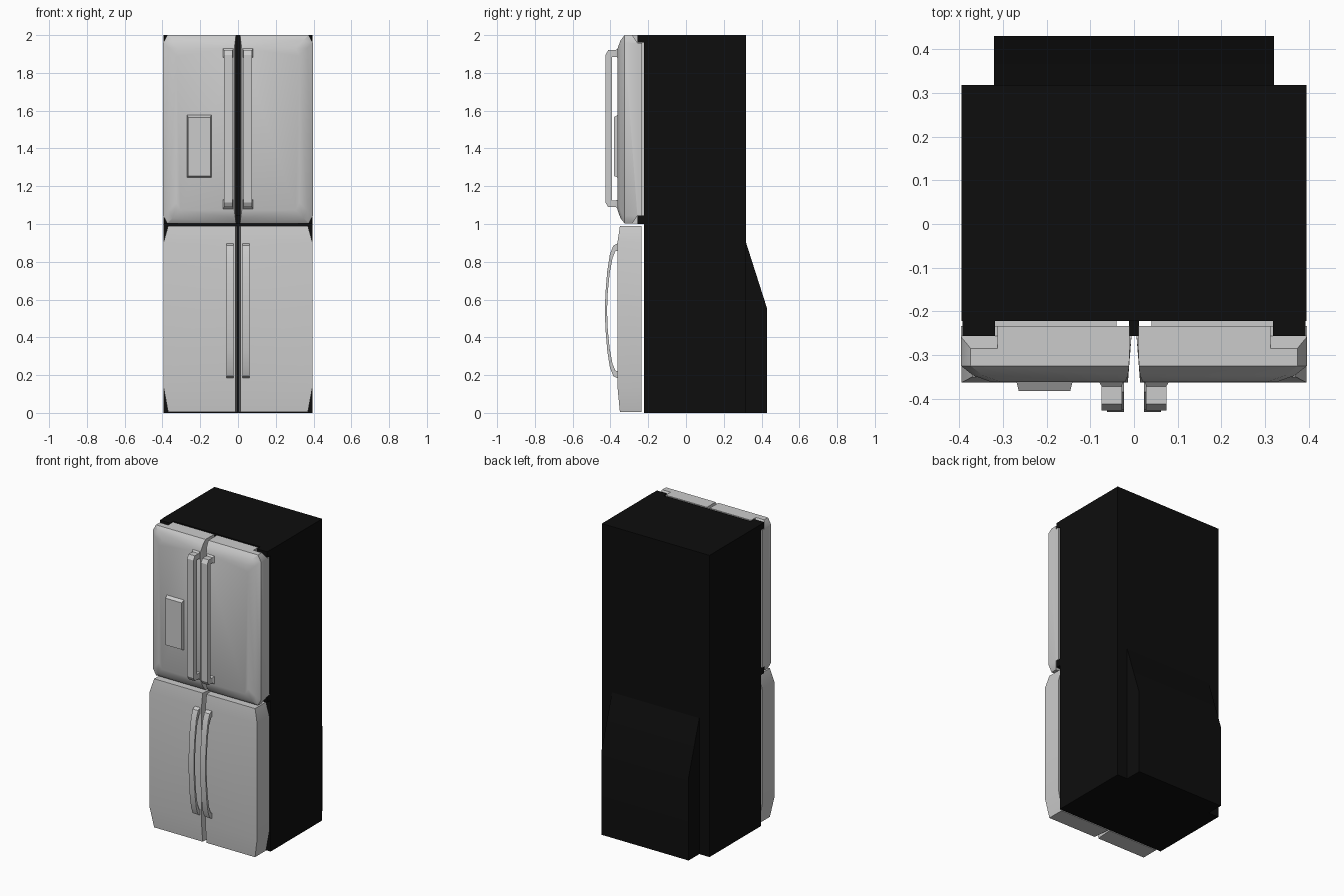
import bpy, bmesh
from mathutils import Vector

if "Cube" in bpy.data.objects:
    bpy.data.objects.remove(bpy.data.objects["Cube"])

black = bpy.data.materials.new("matte_black")
black.diffuse_color = (0.004, 0.004, 0.004, 1)
black.use_nodes = True
black.node_tree.nodes["Principled BSDF"].inputs["Base Color"].default_value = black.diffuse_color


def finish(name, bm, mat=None, mirror=False, cutter=None):
    """Turn a bmesh into a named object, optionally cut and mirrored in x."""
    bmesh.ops.recalc_face_normals(bm, faces=bm.faces)
    me = bpy.data.meshes.new(name)
    bm.to_mesh(me)
    bm.free()
    ob = bpy.data.objects.new(name, me)
    bpy.context.collection.objects.link(ob)
    bpy.ops.object.select_all(action='DESELECT')
    ob.select_set(True)
    bpy.context.view_layer.objects.active = ob
    if mat:
        me.materials.append(mat)
    for c in cutter or []:
        m = ob.modifiers.new("notch", 'BOOLEAN')
        m.operation, m.solver, m.object = 'DIFFERENCE', 'EXACT', c
        bpy.ops.object.modifier_apply(modifier=m.name)
    if mirror:
        m = ob.modifiers.new("mirror", 'MIRROR')
        m.use_mirror_merge = False
    bpy.ops.object.shade_smooth_by_angle()
    return ob


def loft(name, rings, **kw):
    """Skin a list of equal-length rings and cap both ends."""
    bm = bmesh.new()
    vs = [[bm.verts.new(p) for p in r] for r in rings]
    n = len(vs[0])
    for a, b in zip(vs, vs[1:]):
        for i in range(n):
            j = (i + 1) % n
            bm.faces.new((a[i], a[j], b[j], b[i]))
    bm.faces.new(vs[0])
    bm.faces.new(vs[-1])
    return finish(name, bm, **kw)


def side_prism(name, yz, x0, x1, **kw):
    """Extrude a (y, z) profile from x0 to x1."""
    return loft(name, [[(x, y, z) for y, z in yz] for x in (x0, x1)], **kw)


def box(name, x0, x1, y0, y1, z0, z1, **kw):
    return side_prism(name, [(y0, z0), (y1, z0), (y1, z1), (y0, z1)], x0, x1, **kw)


def rect(y, x0, x1, z0, z1):
    return [(x0, y, z0), (x1, y, z0), (x1, y, z1), (x0, y, z1)]


# Cabinet and the compressor hump at the back
box("cabinet", -0.395, 0.395, -0.222, 0.318, 0, 2, mat=black)
side_prism("compressor_housing", [(0.31, 0), (0.43, 0), (0.43, 0.55), (0.312, 0.92), (0.31, 0.92)],
           -0.32, 0.32, mat=black)

# Hinge covers: outer corners, top and middle, plus one in the centre
for label, z0, z1 in (("top", 1.96, 2.0), ("middle", 1.0, 1.045)):
    box("hinge_cover_" + label, 0.318, 0.393, -0.257, -0.22, z0, z1, mat=black, mirror=True)
box("centre_hinge", -0.012, 0.012, -0.257, -0.22, 1.0, 1.045, mat=black)

# Upper doors: slab with a softly rounded front, notched for the hinges
top_cut = [(-0.2, 1.958), (-0.257, 1.958), (-0.285, 2.0), (-0.285, 2.05), (-0.2, 2.05)]
cutters = []
for yz in (top_cut, [(y, 3.003 - z) for y, z in top_cut]):
    c = side_prism("hinge_cutter", yz, 0.313, 0.45)
    c.hide_render = True
    c.hide_set(True)
    cutters.append(c)


def door_ring(y, inset, inner):
    x1, z0, z1 = 0.396 - inset, 1.003 + inset, 2.0 - inset
    return [(inner, y, z0), (x1 - 0.022, y, z0), (x1, y, z0 + 0.04),
            (x1, y, z1 - 0.04), (x1 - 0.022, y, z1), (inner, y, z1)]


loft("upper_door", [door_ring(-0.234, 0, 0.01), door_ring(-0.325, 0, 0.011),
                    door_ring(-0.347, 0.028, 0.014), door_ring(-0.362, 0.07, 0.02)],
     mirror=True, cutter=cutters)
for c in cutters:
    bpy.data.objects.remove(c)
box("upper_door_seal", 0.04, 0.32, -0.236, -0.22, 1.04, 1.97, mirror=True)

# Lower doors: cut outer corners, front leaning back at top and bottom
outline = [(0, 0.005, -0.35), (0.37, 0.005, -0.35), (0.395, 0.14, -0.363), (0.395, 0.9, -0.363),
           (0.37, 0.99, -0.35), (0, 0.99, -0.35), (0, 0.9, -0.363), (0, 0.14, -0.363)]
bm = bmesh.new()
for x, z, y in outline:
    bm.verts.new((x or 0.014, y, z))
    bm.verts.new((x or 0.004, -0.235, z))
bmesh.ops.convex_hull(bm, input=bm.verts)
bmesh.ops.dissolve_limit(bm, angle_limit=0.01, verts=bm.verts, edges=bm.edges)
finish("lower_door", bm, mirror=True)

# Upper handles: straight bracket bars on flared feet
half = [(-0.35, 0.38), (-0.35, 0.415), (-0.412, 0.415), (-0.427, 0.39)]
bar = [(y, 1.505 + z) for y, z in half] + [(y, 1.505 - z) for y, z in reversed(half)]
bar += [(-0.392, 1.125), (-0.392, 1.885)]
# inner edge runs along the back of the grip
bar = bar[:7] + [(-0.35, 1.125)] + bar[8:]
side_prism("upper_handle", bar, 0.028, 0.074, mirror=True)
for label, za, zb in (("top", (1.87, 1.955), (1.885, 1.92)), ("bottom", (1.055, 1.14), (1.09, 1.125))):
    loft("upper_handle_foot_" + label,
         [rect(-0.335, 0.018, 0.096, *za), rect(-0.372, 0.028, 0.074, *zb)], mirror=True)

# Lower handles: bowed grips
outer = [(-0.355, 0.36), (-0.385, 0.345), (-0.403, 0.3), (-0.417, 0.21), (-0.426, 0.1), (-0.43, 0)]
inner = [(-0.355, 0.32), (-0.374, 0.316), (-0.389, 0.28), (-0.404, 0.2), (-0.414, 0.1), (-0.418, 0)]


def arc(pts):
    return [(y, 0.54 + z) for y, z in pts] + [(y, 0.54 - z) for y, z in reversed(pts[:-1])]


side_prism("lower_handle", arc(outer) + arc(inner)[::-1], 0.023, 0.062, mirror=True)

# Water dispenser panel on the left upper door
loft("dispenser_panel", [rect(-0.35, -0.272, -0.138, 1.24, 1.585),
                         rect(-0.382, -0.264, -0.146, 1.255, 1.565)])
